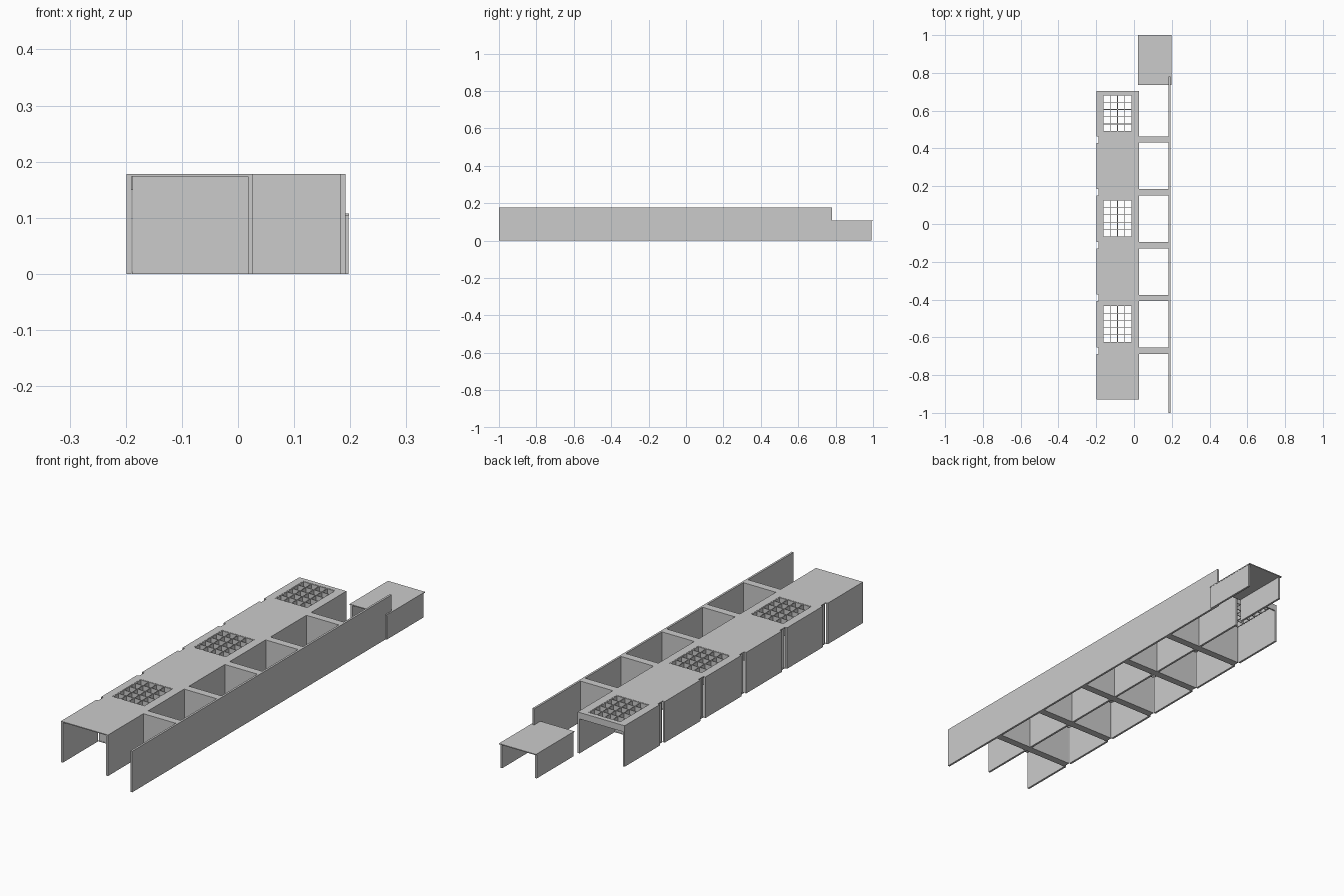
import bpy, bmesh
from mathutils import Matrix, Vector

if "Cube" in bpy.data.objects:
    bpy.data.objects.remove(bpy.data.objects["Cube"])

H = 0.178          # full height
T = 0.009          # wall thickness
PLATE = 0.004      # top and bottom plate thickness
PARTS_Y = [0.447 - 0.2795 * i for i in range(5)]
GRILLE_Y = [0.587, 0.029, -0.529]
GX0, GX1, GL = -0.165, -0.010, 0.195


def boxes(name, specs):
    """One object from a list of (x0, x1, y0, y1, z0, z1) boxes."""
    bm = bmesh.new()
    for x0, x1, y0, y1, z0, z1 in specs:
        mid = Vector(((x0 + x1) / 2, (y0 + y1) / 2, (z0 + z1) / 2))
        size = Matrix.Diagonal((x1 - x0, y1 - y0, z1 - z0, 1))
        bmesh.ops.create_cube(bm, size=1, matrix=Matrix.Translation(mid) @ size)
    me = bpy.data.meshes.new(name)
    bm.to_mesh(me)
    bm.free()
    ob = bpy.data.objects.new(name, me)
    bpy.context.collection.objects.link(ob)
    return ob


# Long corridor wall and the inner wall of the roofed wing
boxes("corridor_wall", [(0.183, 0.192, -1.0, 0.78, 0, H)])
boxes("inner_wall", [(0.018, 0.027, -0.93, 0.705, 0, H - PLATE)])

# Outer wall in segments, with a groove at every partition
edges = [0.705] + [e for y in PARTS_Y for e in (y + 0.017, y - 0.017)] + [-0.93]
boxes("outer_wall", [(-0.199, -0.199 + T, b, a, 0, H - PLATE)
                     for a, b in zip(edges[::2], edges[1::2])])

# Double-leaf partitions with top and bottom plates
for i, y in enumerate(PARTS_Y):
    boxes(f"partition_{i + 1}", [
        (-0.188, 0.183, y - 0.0155, y - 0.0065, PLATE, H - PLATE),
        (-0.188, 0.183, y + 0.0065, y + 0.0155, PLATE, H - PLATE),
        (-0.189, 0.183, y - 0.0165, y + 0.0165, 0, PLATE),
        (0.027, 0.183, y - 0.0165, y + 0.0165, H - PLATE, H)])

# Roof with skylight openings and edge notches
roof = boxes("roof", [(-0.199, 0.027, -0.93, 0.705, H - PLATE, H)])
cutter = boxes("roof_cutter",
               [(GX0, GX1, y - GL / 2, y + GL / 2, 0.15, 0.2) for y in GRILLE_Y] +
               [(-0.22, -0.189, y - 0.017, y + 0.017, 0.15, 0.2) for y in PARTS_Y])
cutter.hide_render = True
cutter.hide_viewport = True
cut = roof.modifiers.new("openings", 'BOOLEAN')
cut.operation = 'DIFFERENCE'
cut.solver = 'EXACT'
cut.object = cutter

# Egg-crate skylight grilles
for i, y in enumerate(GRILLE_Y):
    y0, y1, z0, t = y - GL / 2, y + GL / 2, H - 0.026, 0.0015
    bars = []
    for k in range(5):
        x = GX0 + t + (GX1 - GX0 - 2 * t) * k / 4
        bars.append((x - t, x + t, y0, y1, z0, H - 0.001))
    for k in range(6):
        v = y0 + t + (GL - 2 * t) * k / 5
        bars.append((GX0, GX1, v - t, v + t, z0, H - 0.001))
    boxes(f"skylight_grille_{i + 1}", bars)

# Header beam over the open back end
boxes("back_header", [(-0.19, 0.018, 0.699, 0.705, H - 0.028, H - PLATE)])

# Low porch at the back: two walls and a roof, open at both ends
boxes("porch_walls", [(0.022, 0.031, 0.74, 0.992, 0, 0.104),
                      (0.188, 0.197, 0.74, 0.992, 0, 0.104)])
boxes("porch_roof", [(0.02, 0.198, 0.737, 1.0, 0.104, 0.108)])
